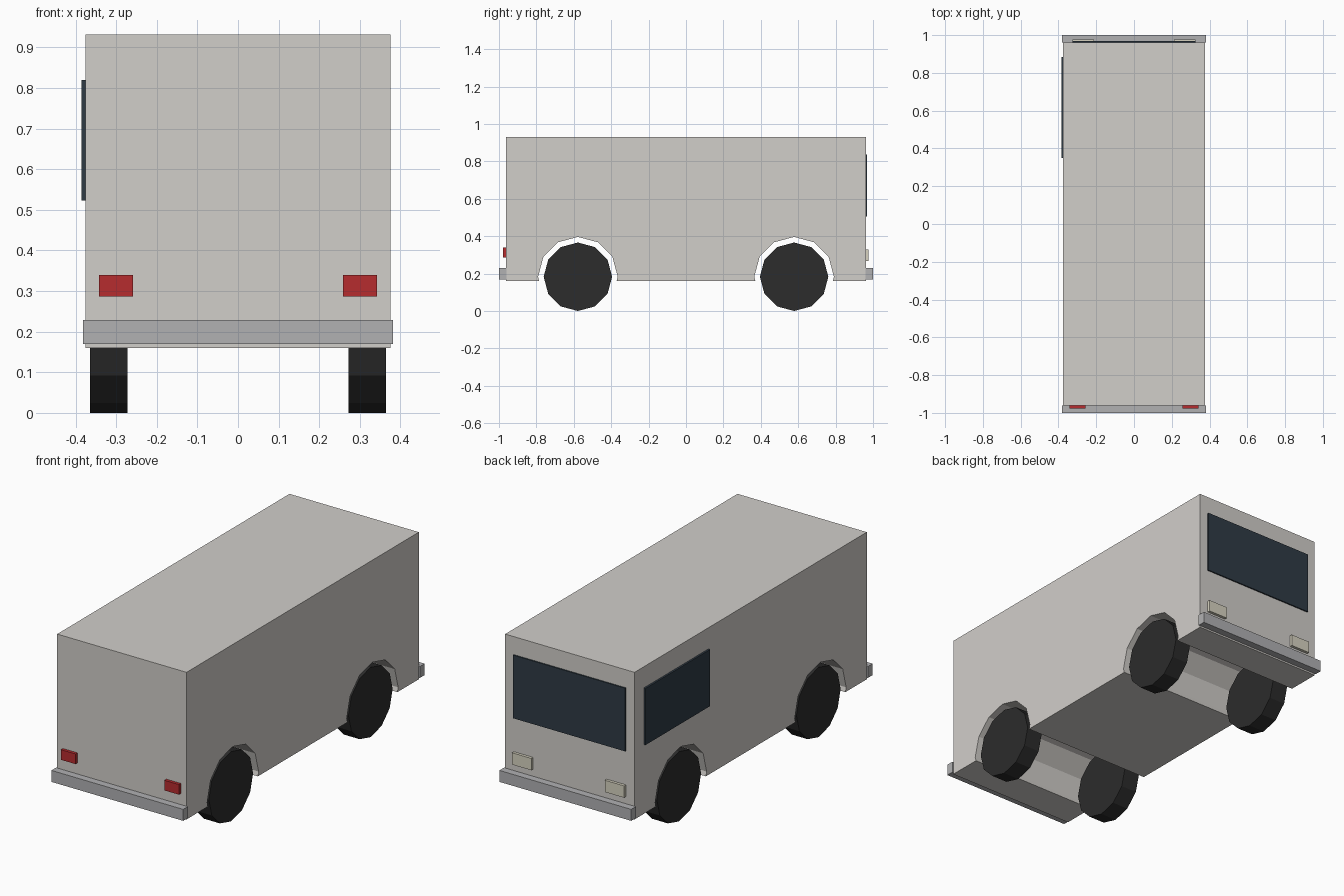
import bpy, bmesh
from math import cos, sin, pi, radians

if "Cube" in bpy.data.objects:
    bpy.data.objects.remove(bpy.data.objects["Cube"])

AXLE_Y, WHEEL_R, ARCH_R = 0.578, 0.183, 0.213
HALF_W, END, BOTTOM, TOP = 0.375, 0.962, 0.16, 0.931


def material(name, r, g, b):
    m = bpy.data.materials.new(name)
    m.diffuse_color = (r, g, b, 1)
    m.use_nodes = True
    m.node_tree.nodes["Principled BSDF"].inputs["Base Color"].default_value = m.diffuse_color
    return m


paint = material("paint", 0.64, 0.62, 0.59)
rubber = material("rubber", 0.025, 0.025, 0.025)
glass = material("glass", 0.028, 0.043, 0.06)
red = material("red_lens", 0.47, 0.025, 0.028)
cream = material("cream_lens", 0.68, 0.65, 0.53)
metal = material("bumper_grey", 0.44, 0.44, 0.45)


def box(name, x, y, z, mat):
    """Box from (min, max) ranges along each axis."""
    bpy.ops.mesh.primitive_cube_add(size=1, location=[sum(r) / 2 for r in (x, y, z)])
    ob = bpy.context.object
    ob.name = name
    ob.scale = [r[1] - r[0] for r in (x, y, z)]
    bpy.ops.object.transform_apply(location=False, rotation=False, scale=True)
    ob.data.materials.append(mat)
    return ob


# Body: side profile with two twelve-sided arches, extruded across the width
profile = [(END, BOTTOM), (END, TOP), (-END, TOP), (-END, BOTTOM)]
for cy in (-AXLE_Y, AXLE_Y):
    profile.append((cy - 0.207, BOTTOM))
    for i in range(7):
        a = pi - i * pi / 6
        profile.append((cy + ARCH_R * cos(a), WHEEL_R + ARCH_R * sin(a)))
    profile.append((cy + 0.207, BOTTOM))

bm = bmesh.new()
side = bm.faces.new([bm.verts.new((-HALF_W, y, z)) for y, z in profile])
ext = bmesh.ops.extrude_face_region(bm, geom=[side], use_keep_orig=True)
moved = [v for v in ext["geom"] if isinstance(v, bmesh.types.BMVert)]
bmesh.ops.translate(bm, vec=(2 * HALF_W, 0, 0), verts=moved)
bmesh.ops.recalc_face_normals(bm, faces=bm.faces)
mesh = bpy.data.meshes.new("body")
bm.to_mesh(mesh)
bm.free()
mesh.materials.append(paint)
bpy.context.collection.objects.link(bpy.data.objects.new("body", mesh))

# Wheels: twelve-sided, with a corner at the bottom
for sx, side_name in ((-1, "left"), (1, "right")):
    for sy, end_name in ((-1, "tail"), (1, "cab")):
        bpy.ops.mesh.primitive_cylinder_add(
            vertices=12, radius=WHEEL_R, depth=0.092,
            location=(sx * 0.318, sy * AXLE_Y, WHEEL_R),
            rotation=(0, radians(90), 0))
        wheel = bpy.context.object
        wheel.name = f"{end_name}_{side_name}_wheel"
        wheel.data.materials.append(rubber)

# Bumpers at both ends
box("tail_bumper", (-0.382, 0.382), (-1, -0.96), (0.169, 0.229), metal)
box("cab_bumper", (-0.382, 0.382), (0.96, 1), (0.169, 0.229), metal)

# Lights, mirrored left and right
for s, side_name in ((-1, "left"), (1, "right")):
    box(f"{side_name}_tail_light", sorted((s * 0.258, s * 0.342)),
        (-0.978, -0.955), (0.287, 0.34), red)
    box(f"{side_name}_headlight", sorted((s * 0.213, s * 0.325)),
        (0.955, 0.977), (0.266, 0.328), cream)

# Windscreen and the single cab side window
box("windscreen", (-0.325, 0.325), (0.955, 0.969), (0.506, 0.837), glass)
box("side_window", (-0.385, -0.37), (0.35, 0.885), (0.523, 0.82), glass)
